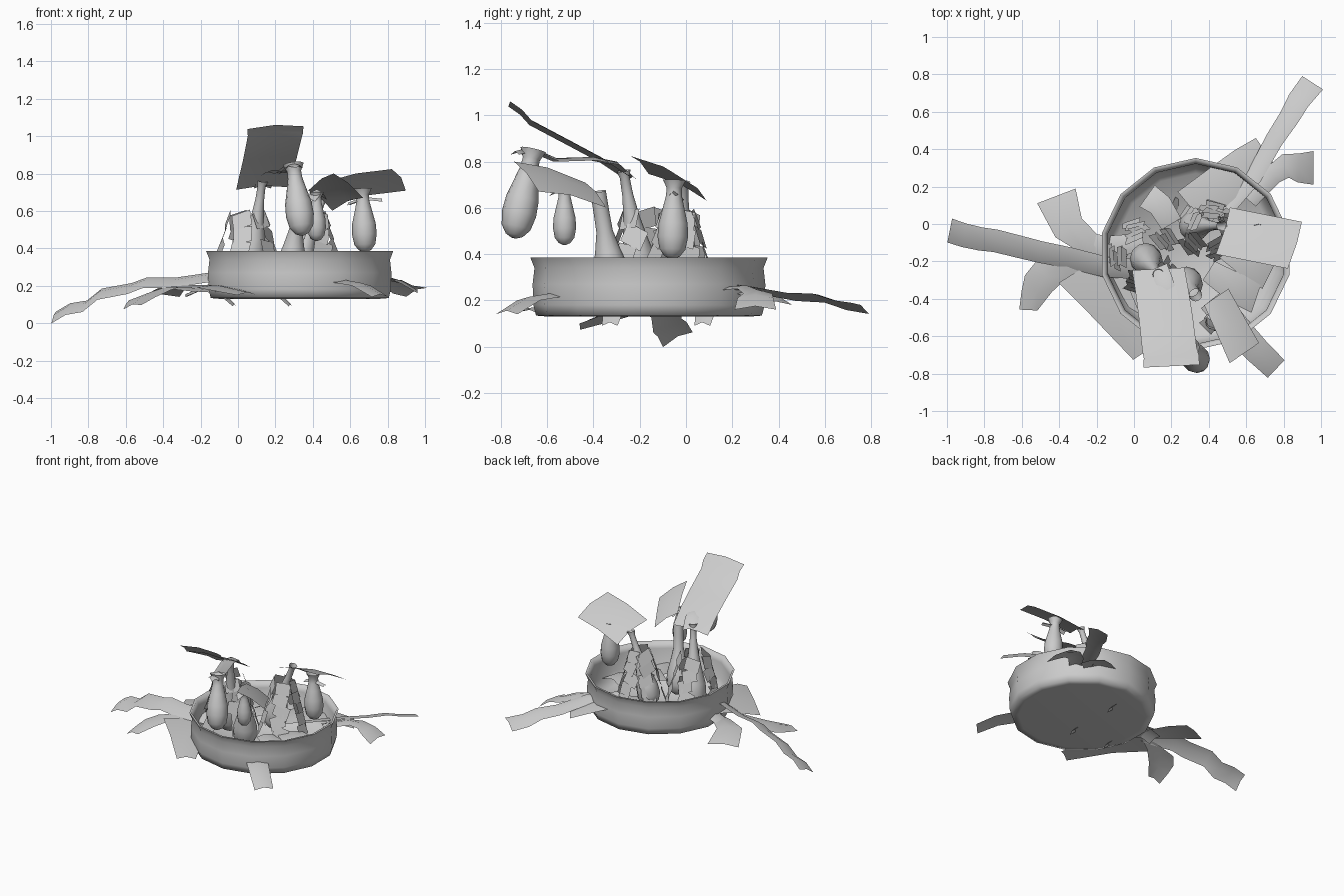
import bpy
import bmesh
import math
import random
from mathutils import Vector

random.seed(4)
UP = Vector((0, 0, 1))

default_cube = bpy.data.objects.get("Cube")
if default_cube:
    bpy.data.objects.remove(default_cube, do_unlink=True)

clay = bpy.data.materials.new("pale grey")
clay.use_nodes = True
clay.diffuse_color = (0.6, 0.6, 0.6, 1)
clay.node_tree.nodes["Principled BSDF"].inputs["Base Color"].default_value = clay.diffuse_color


def finish(name, mesh_data, angle=60):
    """Turn a bmesh into a smooth shaded object."""
    mesh = bpy.data.meshes.new(name)
    mesh_data.to_mesh(mesh)
    mesh_data.free()
    mesh.materials.append(clay)
    thing = bpy.data.objects.new(name, mesh)
    bpy.context.collection.objects.link(thing)
    bpy.ops.object.select_all(action="DESELECT")
    thing.select_set(True)
    bpy.context.view_layer.objects.active = thing
    bpy.ops.object.shade_smooth_by_angle(angle=math.radians(angle))
    return thing


def bridge(bm, rings, closed):
    """Join consecutive rows of vertices with quads."""
    for low, high in zip(rings, rings[1:]):
        count = len(low)
        for i in range(count if closed else count - 1):
            j = (i + 1) % count
            bm.faces.new((low[i], low[j], high[j], high[i]))


def leaf(name, path, start, end, side=None, fold=0.015):
    """Ribbon leaf along a path, tapering from start to end width."""
    points = [Vector(p) for p in path]
    bm = bmesh.new()
    rows = []
    last = len(points) - 1
    for i, point in enumerate(points):
        along = points[min(i + 1, last)] - points[max(i - 1, 0)]
        across = Vector(side) if side else along.cross(UP)
        across = across.normalized() * (start + (end - start) * i / last) / 2
        rows.append([bm.verts.new(p) for p in
                     (point - across, point + UP * fold, point + across)])
    bridge(bm, rows, False)
    return finish(name, bm)


def pitcher(name, base, tip, radius, profile, bend=(0, 0, 0), sides=12):
    """Round vessel swept from base to tip; profile holds (height, width) fractions."""
    base, tip, bend = Vector(base), Vector(tip), Vector(bend)
    axis = (tip - base).normalized()
    u = axis.cross(Vector((0, 1, 0))).normalized()
    v = axis.cross(u)
    bm = bmesh.new()
    rings = []
    for t, width in profile:
        centre = base.lerp(tip, t) + bend * math.sin(math.pi * t)
        ring = []
        for k in range(sides):
            a = math.tau * k / sides
            ring.append(bm.verts.new(centre + (u * math.cos(a) + v * math.sin(a)) * radius * width))
        rings.append(ring)
    bridge(bm, rings, True)
    bm.faces.new(rings[0])
    bmesh.ops.recalc_face_normals(bm, faces=bm.faces)
    return finish(name, bm)


# Fourteen sided bowl with a flared rim and an inner floor
BOWL = Vector((0.33, -0.16, 0))
outline = [(0.44, 0.13), (0.488, 0.134), (0.5, 0.18), (0.503, 0.27), (0.495, 0.34),
           (0.513, 0.385), (0.498, 0.385), (0.482, 0.34), (0.48, 0.22), (0.43, 0.15)]
bm = bmesh.new()
rings = []
for r, z in outline:
    rings.append([bm.verts.new(BOWL + Vector((r * math.sin(math.tau * k / 14),
                                              r * math.cos(math.tau * k / 14), z)))
                  for k in range(14)])
bridge(bm, rings, True)
bm.faces.new(rings[0])
bm.faces.new(rings[-1])
bmesh.ops.recalc_face_normals(bm, faces=bm.faces)
finish("bowl", bm, 85)

# Hanging pitchers with a flared lip
HANGING = [(0, 0.15), (0.03, 0.5), (0.12, 0.85), (0.28, 1), (0.45, 0.95),
           (0.65, 0.7), (0.8, 0.52), (0.9, 0.5), (1, 0.75)]
pitcher("front_pitcher", (0.345, -0.745, 0.47), (0.295, -0.66, 0.85), 0.075, HANGING)
pitcher("small_pitcher", (0.42, -0.525, 0.44), (0.42, -0.525, 0.7), 0.05, HANGING)
pitcher("side_pitcher", (0.68, -0.06, 0.38), (0.665, -0.05, 0.72), 0.066, HANGING)

# Upright pitchers with a bulb and a long neck
UPRIGHT = [(0, 0.3), (0.05, 0.75), (0.15, 1), (0.3, 0.95), (0.48, 0.65),
           (0.65, 0.42), (0.82, 0.28), (0.95, 0.25), (1, 0.36)]
pitcher("left_stem", (0.05, -0.17, 0.18), (0.13, -0.27, 0.76), 0.085, UPRIGHT)
pitcher("right_stem", (0.3, -0.01, 0.2), (0.47, -0.01, 0.71), 0.08, UPRIGHT, (-0.02, 0, -0.02))
pitcher("middle_stem", (0.27, -0.3, 0.18), (0.33, -0.38, 0.67), 0.085,
        [(t, max(w, 0.4)) for t, w in UPRIGHT])

# Tall canopy leaves
leaf("great_leaf", [(0.13, -0.24, 0.72), (0.15, -0.36, 0.8), (0.17, -0.5, 0.875),
                    (0.19, -0.67, 0.965), (0.2, -0.71, 1.01), (0.2, -0.76, 1.045)],
     0.28, 0.3, (1, 0.05, 0.05))
leaf("side_canopy_leaf", [(0.705, 0.05, 0.67), (0.68, -0.06, 0.74), (0.63, -0.2, 0.785)],
     0.4, 0.4, (-1, 0.2, -0.2))
leaf("front_canopy_leaf", [(0.44, -0.39, 0.655), (0.52, -0.55, 0.715), (0.59, -0.69, 0.735)],
     0.19, 0.23, (0.7, 0.48, -0.58))
leaf("bridging_leaf", [(0.13, -0.23, 0.72), (0.16, -0.3, 0.785), (0.19, -0.4, 0.805),
                       (0.24, -0.56, 0.8), (0.27, -0.63, 0.83)], 0.1, 0.08)

# Small lids and mouth flaps
leaf("front_lid", [(0.25, -0.65, 0.8), (0.29, -0.7, 0.84), (0.33, -0.74, 0.83)], 0.08, 0.05)
leaf("small_lid", [(0.38, -0.56, 0.65), (0.42, -0.52, 0.7), (0.45, -0.46, 0.66)], 0.09, 0.06)
leaf("side_lid", [(0.59, -0.03, 0.63), (0.67, -0.05, 0.66), (0.77, -0.06, 0.65)], 0.05, 0.03)

# Overlapping scales in tilted tiers around the two crowns
for label, cx, cy, spread, first in (("left", 0.05, -0.17, 0.2, 0.5), ("right", 0.4, -0.03, 0.17, 0.1)):
    bm = bmesh.new()
    for spoke in range(5):
        a = math.tau * (spoke + first) / 5
        for tier in range(5):
            turn = a + random.uniform(-0.15, 0.15)
            out = Vector((math.cos(turn), math.sin(turn), 0))
            across = Vector((-out.y, out.x, random.uniform(-0.5, 0.5))) * 0.05
            foot = Vector((cx, cy, 0.21 + tier * 0.075)) + out * (spread - tier * 0.02)
            top = foot + UP * 0.08 - out * 0.03 - UP.cross(out) * across.z
            bm.faces.new([bm.verts.new(p) for p in
                          (foot - across, foot + across, top + across, top - across)])
    finish(label + "_crown_scales", bm)

# Low drooping leaves reaching out past the bowl
leaf("long_left_leaf", [(0.0, -0.24, 0.26), (-0.15, -0.23, 0.245), (-0.35, -0.18, 0.215),
                        (-0.5, -0.15, 0.215), (-0.58, -0.13, 0.185), (-0.74, -0.09, 0.155),
                        (-0.82, -0.08, 0.09), (-0.91, -0.06, 0.075), (-0.985, -0.035, 0.03)],
     0.12, 0.145, (0.2, 1, 0.5))
leaf("back_long_leaf", [(0.5, 0.08, 0.25), (0.64, 0.25, 0.25), (0.75, 0.45, 0.215),
                        (0.83, 0.57, 0.21), (0.88, 0.66, 0.18), (0.955, 0.755, 0.165)],
     0.08, 0.14, (0.7, -0.45, 0.3))
leaf("back_side_leaf", [(0.62, 0.12, 0.24), (0.74, 0.26, 0.25), (0.81, 0.31, 0.23),
                        (0.88, 0.3, 0.21), (0.96, 0.3, 0.16)], 0.08, 0.18)
leaf("left_back_leaf", [(-0.05, -0.2, 0.16), (-0.22, -0.12, 0.17), (-0.35, -0.02, 0.19),
                        (-0.415, 0.15, 0.14)], 0.08, 0.22)
leaf("left_back_small_leaf", [(0.05, -0.1, 0.22), (-0.14, -0.12, 0.2), (-0.28, -0.11, 0.14)], 0.1, 0.13)
leaf("left_front_leaf", [(-0.38, -0.21, 0.18), (-0.47, -0.28, 0.15), (-0.52, -0.36, 0.12),
                         (-0.565, -0.46, 0.085)], 0.3, 0.1, (1, -0.05, 0.25))
leaf("broad_front_leaf", [(-0.25, -0.22, 0.19), (-0.12, -0.43, 0.19), (0.05, -0.69, 0.15)],
     0.36, 0.13)
leaf("front_right_leaf", [(0.42, -0.4, 0.24), (0.55, -0.56, 0.22), (0.66, -0.68, 0.2),
                          (0.76, -0.775, 0.14)], 0.16, 0.13)
leaf("broad_back_leaf", [(0.31, 0.08, 0.24), (0.48, 0.22, 0.26), (0.6, 0.32, 0.22),
                         (0.7, 0.39, 0.18)], 0.24, 0.17)

# Leaves resting within the bowl
leaf("inner_right_leaf", [(0.5, -0.1, 0.24), (0.62, -0.18, 0.26), (0.74, -0.24, 0.22)], 0.18, 0.24)
leaf("inner_front_leaf", [(0.4, -0.25, 0.25), (0.54, -0.34, 0.26), (0.66, -0.38, 0.22)], 0.12, 0.2)
leaf("inner_back_leaf", [(0.2, 0.0, 0.24), (0.14, 0.1, 0.26), (0.07, 0.15, 0.22)], 0.12, 0.14)

# Tips poking below the floor
for index, (x, y) in enumerate(((0.2, 0.1), (0.2, -0.3), (-0.1, -0.3))):
    leaf("under_tip_%d" % index, [(x, y, 0.17), (x + 0.04, y - 0.02, 0.13),
                                  (x + 0.08, y - 0.03, 0.09)], 0.1, 0.07)
